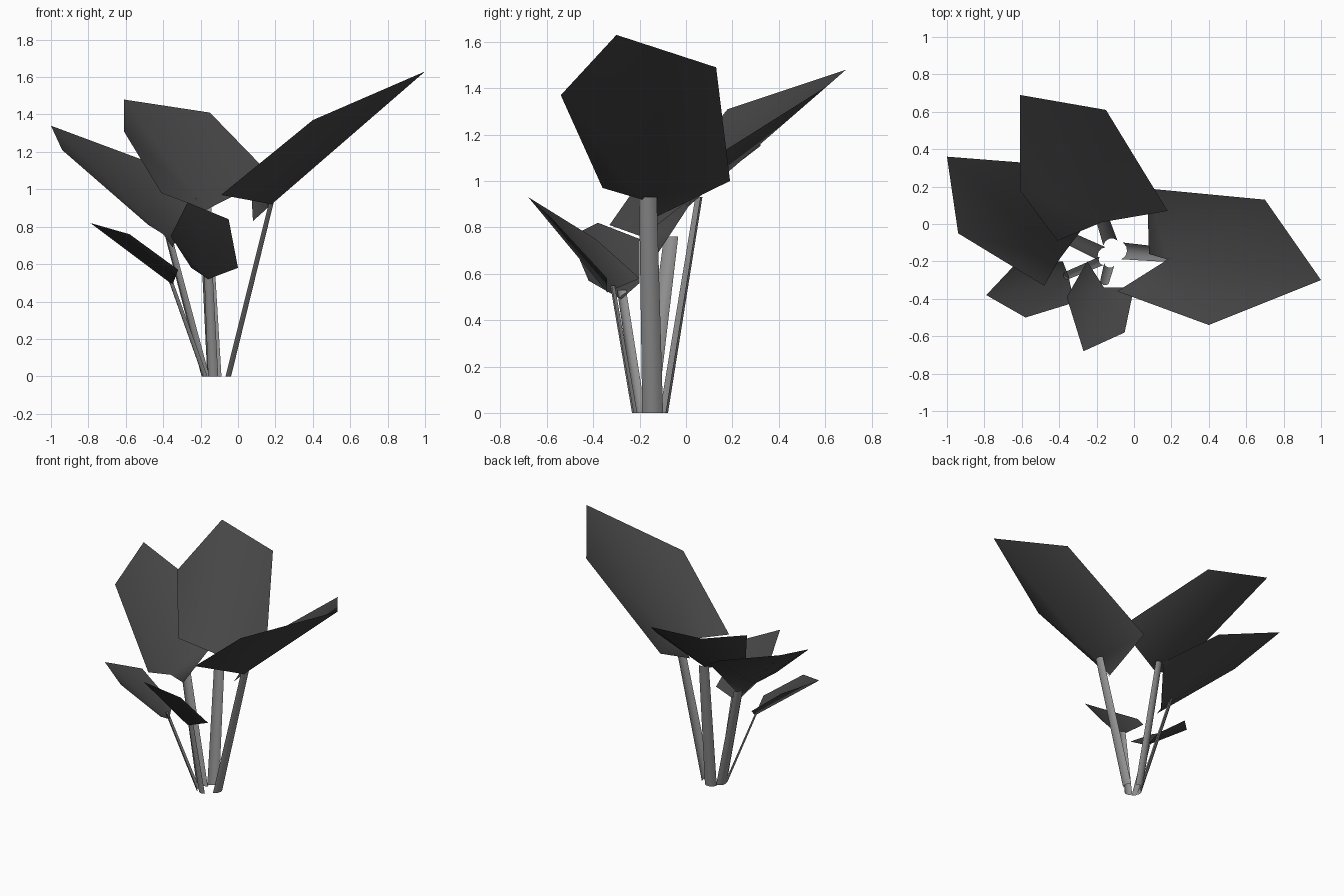
import bpy, bmesh, math
from mathutils import Vector

cube = bpy.data.objects.get("Cube")
if cube:
    bpy.data.objects.remove(cube, do_unlink=True)


def material(name, value):
    mat = bpy.data.materials.new(name)
    mat.use_nodes = True
    color = (value, value, value, 1)
    mat.diffuse_color = color
    bsdf = mat.node_tree.nodes["Principled BSDF"]
    bsdf.inputs["Base Color"].default_value = color
    bsdf.inputs["Roughness"].default_value = 0.8
    return mat


leaf_mat = material("dark grey leaf", 0.06)
stem_mat = material("light grey stem", 0.28)


def make_object(name, bm, mat):
    mesh = bpy.data.meshes.new(name)
    bm.to_mesh(mesh)
    bm.free()
    for poly in mesh.polygons:
        poly.use_smooth = True
    mesh.materials.append(mat)
    obj = bpy.data.objects.new(name, mesh)
    bpy.context.collection.objects.link(obj)
    return obj


# Cupped leaf: a fan of facets from the stem joint around a pointed outline
def leaf(name, joint, outline):
    bm = bmesh.new()
    hub = bm.verts.new(joint)
    rim = [bm.verts.new(p) for p in outline]
    for a, b in zip(rim, rim[1:]):
        bm.faces.new((hub, a, b))
    # upper side faces the sky
    bm.normal_update()
    if sum(f.normal.z * f.calc_area() for f in bm.faces) < 0:
        bmesh.ops.reverse_faces(bm, faces=bm.faces[:])
    make_object(name, bm, leaf_mat)


# Gutter-shaped stem: an arc section swept from the ground to the leaf
def stem(name, foot, top, half_width):
    foot, top = Vector(foot), Vector(top)
    out = Vector((top.x - foot.x, top.y - foot.y, 0)).normalized()
    side = Vector((-out.y, out.x, 0))
    bm = bmesh.new()
    rows = []
    for p, scale in ((foot, 1), (top, 0.85)):
        row = []
        for i in range(5):
            a = math.radians(-60 + 30 * i)
            r = half_width * scale / math.sin(math.radians(60))
            row.append(bm.verts.new(p + side * r * math.sin(a) + out * r * (math.cos(a) - 0.75)))
        rows.append(row)
    for i in range(4):
        bm.faces.new((rows[0][i], rows[0][i + 1], rows[1][i + 1], rows[1][i]))
    make_object(name, bm, stem_mat)


# Outlines run: base corner, side corner, tip, side corner, base corner
leaf("left_large_leaf", (0.18, -0.19, 0.92),
     [(-0.09, -0.36, 0.97), (0.40, -0.54, 1.37), (1.0, -0.30, 1.63),
      (0.70, 0.13, 1.49), (0.07, 0.19, 1.0), (0.08, -0.16, 0.83)])
leaf("back_large_leaf", (-0.17, 0.01, 0.89),
     [(-0.41, -0.09, 0.98), (-0.61, 0.18, 1.31), (-0.61, 0.69, 1.48),
      (-0.15, 0.61, 1.41), (0.18, 0.07, 1.07)])
leaf("right_large_leaf", (-0.40, -0.19, 0.76),
     [(-0.48, -0.33, 0.81), (-0.94, -0.05, 1.21), (-1.0, 0.36, 1.34),
      (-0.49, 0.32, 1.15), (-0.22, 0.05, 0.95), (-0.35, -0.12, 0.69)])
leaf("front_small_leaf", (-0.16, -0.34, 0.52),
     [(-0.25, -0.20, 0.58), (-0.36, -0.39, 0.75), (-0.27, -0.68, 0.93),
      (-0.05, -0.58, 0.84), (0.0, -0.34, 0.58)])
leaf("right_small_leaf", (-0.35, -0.28, 0.49),
     [(-0.32, -0.42, 0.57), (-0.58, -0.50, 0.76), (-0.79, -0.38, 0.82),
      (-0.62, -0.20, 0.75), (-0.38, -0.20, 0.56)])

stem("left_large_stem", (-0.05, -0.145, 0), (0.18, -0.165, 0.93), 0.045)
stem("back_large_stem", (-0.13, -0.09, 0), (-0.18, 0.06, 0.93), 0.04)
stem("right_large_stem", (-0.18, -0.155, 0), (-0.38, -0.06, 0.76), 0.04)
stem("front_small_stem", (-0.135, -0.225, 0), (-0.16, -0.32, 0.55), 0.028)
stem("right_small_stem", (-0.18, -0.20, 0), (-0.37, -0.28, 0.53), 0.025)
